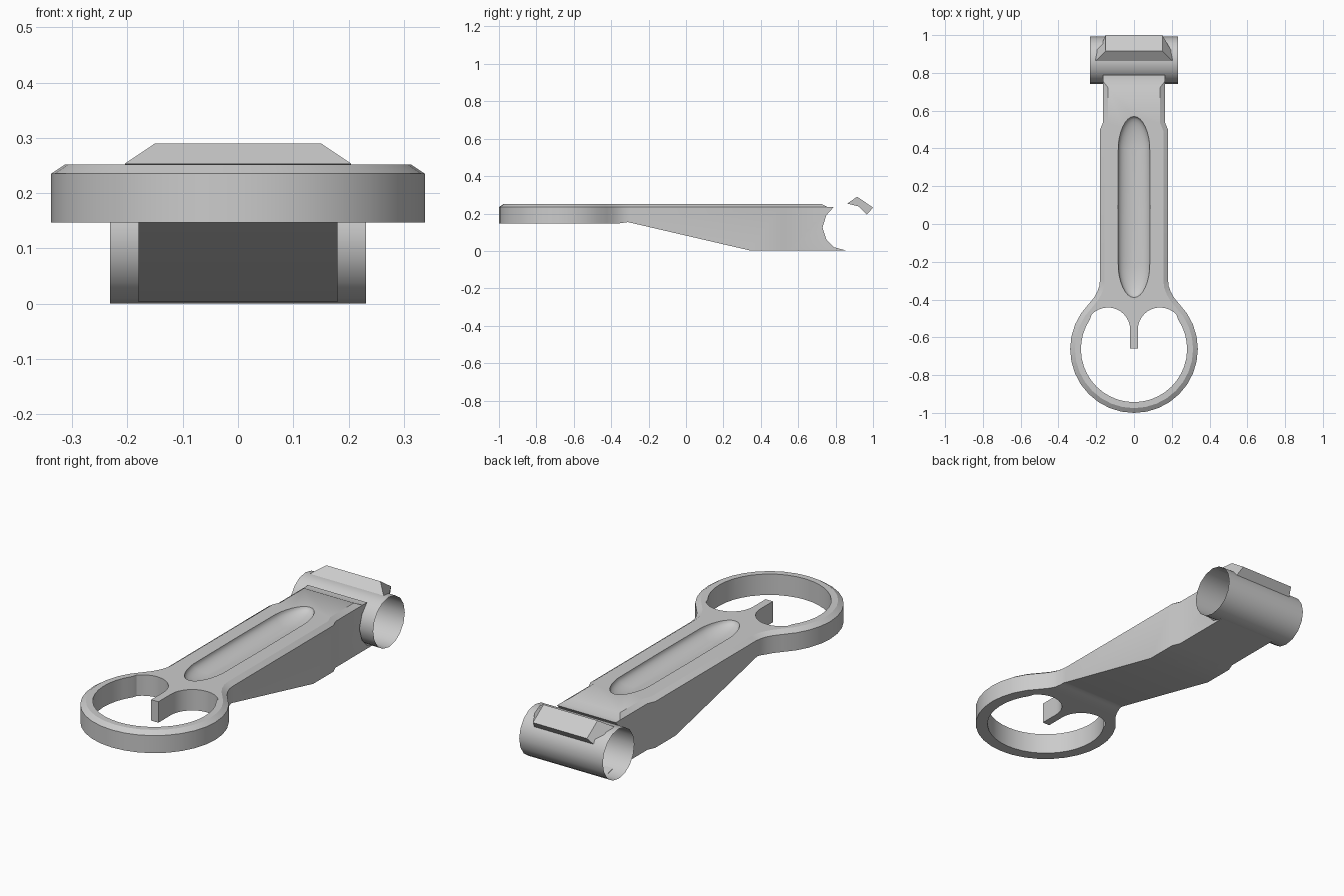
import bpy, bmesh
from math import sin, cos, radians, hypot

if "Cube" in bpy.data.objects:
    bpy.data.objects.remove(bpy.data.objects["Cube"])


def new_object(name, bm):
    bmesh.ops.recalc_face_normals(bm, faces=bm.faces)
    me = bpy.data.meshes.new(name)
    bm.to_mesh(me)
    bm.free()
    ob = bpy.data.objects.new(name, me)
    bpy.context.collection.objects.link(ob)
    return ob


def loft(name, rings, caps=True):
    """Skin a list of closed vertex rings."""
    bm = bmesh.new()
    rs = [[bm.verts.new(p) for p in r] for r in rings]
    n = len(rs[0])
    for a, b in zip(rs, rs[1:]):
        for i in range(n):
            j = (i + 1) % n
            bm.faces.new((a[i], a[j], b[j], b[i]))
    if caps:
        bm.faces.new(rs[0])
        bm.faces.new(rs[-1])
    return new_object(name, bm)


def arc(cx, cy, r, a0, a1, n):
    return [(cx + r * cos(radians(a0 + (a1 - a0) * i / n)),
             cy + r * sin(radians(a0 + (a1 - a0) * i / n))) for i in range(n + 1)]


def mirrored(half):
    """Close a right-hand half outline by mirroring it in x."""
    return half + [(-x, y) for x, y in reversed(half) if abs(x) > 1e-5]


def inset(pts, d):
    """Offset a counter-clockwise outline inwards."""
    out = []
    n = len(pts)
    for i, (x, y) in enumerate(pts):
        (ax, ay), (bx, by) = pts[i - 1], pts[(i + 1) % n]
        l1, l2 = hypot(x - ax, y - ay), hypot(bx - x, by - y)
        nx = -(y - ay) / l1 - (by - y) / l2
        ny = (x - ax) / l1 + (bx - x) / l2
        k = 2 * d / (nx * nx + ny * ny)
        out.append((x + nx * k, y + ny * k))
    return out


def boolean(ob, cutter, op):
    m = ob.modifiers.new("cut", 'BOOLEAN')
    m.operation, m.object, m.solver = op, cutter, 'EXACT'
    bpy.context.view_layer.objects.active = ob
    bpy.ops.object.modifier_apply(modifier=m.name)
    bpy.data.objects.remove(cutter)


def smooth(ob, angle=30):
    bpy.ops.object.select_all(action='DESELECT')
    ob.select_set(True)
    bpy.context.view_layer.objects.active = ob
    bpy.ops.object.shade_smooth_by_angle(angle=radians(angle))


# Ring and arm: plan outline with a chamfered top edge
outline = mirrored(arc(0, -.662, .338, -90, 45, 12) + [
    (.212, -.39), (.195, -.36), (.184, -.33), (.18, -.295),
    (.18, .50), (.163, .54), (.163, .95)])
body = loft("ring_and_arm", [[(x, y, -.1) for x, y in outline],
                             [(x, y, .235) for x, y in outline],
                             [(x, y, .252) for x, y in inset(outline, .025)]])

# Side profile: tapered underside and hollowed end that seats the tube
profile = [(-1.2, .147), (-.36, .147), (-.31, .154), (.34, .003), (.855, .003),
           (.79, .02), (.75, .062), (.73, .125), (.75, .19), (.79, .235),
           (.755, .235), (.72, .253), (.72, .4), (-1.2, .4)]
side = loft("side_cutter", [[(x, y, z) for y, z in profile] for x in (-.6, .6)])
boolean(body, side, 'INTERSECT')

# Heart-shaped ring opening with the central tab
hole = mirrored(arc(0, -.662, .281, -90, 34, 14) + arc(.138, -.56, .118, 42, 180, 12)
                + [(.02, -.66), (0, -.66)])
opening = loft("opening_cutter", [[(x, y, z) for x, y in hole] for z in (-.2, .5)])
boolean(body, opening, 'DIFFERENCE')

# Long scooped groove in the arm top
bm = bmesh.new()
bmesh.ops.create_uvsphere(bm, u_segments=32, v_segments=16, radius=1)
for v in bm.verts:
    x, y, z = v.co
    shift = 0 if abs(y) < 1e-4 else (.29 if y > 0 else -.29)
    v.co = (x * .085, .09 + y * .19 + shift, .2525 + z * .045)
boolean(body, new_object("groove_cutter", bm), 'DIFFERENCE')
smooth(body)

# Open cross tube
circle = arc(.866, .126, .1255, 0, 360, 16)[:-1]
tube = loft("cross_tube", [[(x, y, z) for y, z in circle] for x in (-.232, .232)], caps=False)
smooth(tube)

# Wedge-shaped pad on top of the tube: (half width, y, z)
section = [(.205, .862, .253), (.15, .915, .29), (.15, 1.0, .232),
           (.165, .967, .194), (.195, .922, .238)]
loft("top_pad", [[(s * x, y, z) for x, y, z in section] for s in (-1, 1)])
